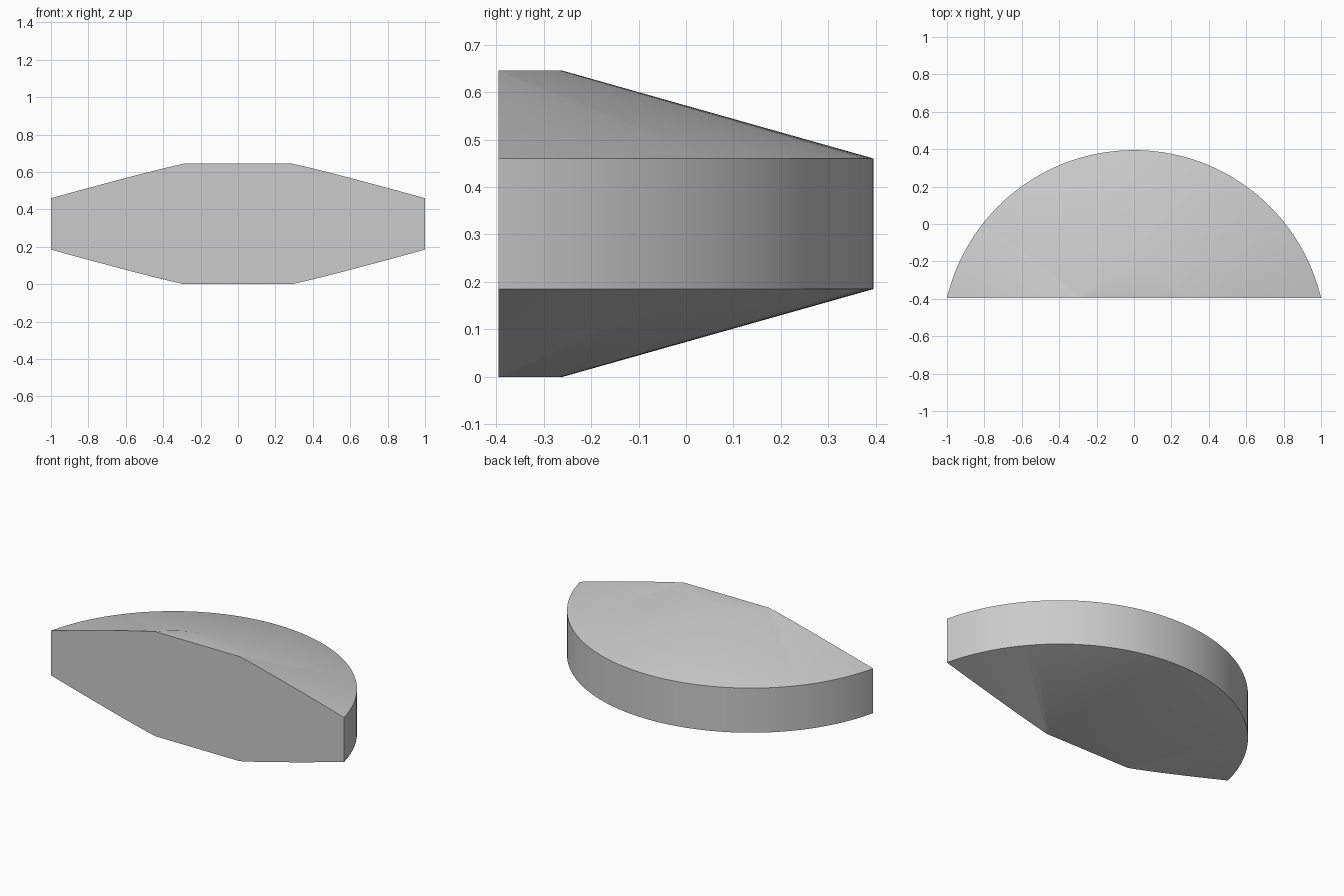
import bpy, bmesh, math
from mathutils import Matrix, Vector

cube = bpy.data.objects.get("Cube")
if cube:
    bpy.data.objects.remove(cube, do_unlink=True)

SEGMENTS = 128
AXIS_Y = -0.633      # centre of the full disc
FLAT_Y = -0.395      # plane of the straight cut face

# Plain grey material
grey = bpy.data.materials.new("light grey")
grey.use_nodes = True
colour = (0.6, 0.6, 0.6, 1)
grey.diffuse_color = colour
grey.node_tree.nodes["Principled BSDF"].inputs["Base Color"].default_value = colour

# Disc with conical top and bottom, turned from a half profile
profile = [(0, 0), (0.373, 0), (1.028, 0.185), (1.028, 0.46), (0.373, 0.645), (0, 0.645)]
bm = bmesh.new()
verts = [bm.verts.new((r, AXIS_Y, z)) for r, z in profile]
edges = [bm.edges.new(pair) for pair in zip(verts, verts[1:])]
bmesh.ops.spin(bm, geom=verts + edges, cent=(0, AXIS_Y, 0), axis=(0, 0, 1),
               angle=math.tau, steps=SEGMENTS)
bmesh.ops.remove_doubles(bm, verts=bm.verts, dist=0.0001)

# Slice off the front and close the straight face
cut = bmesh.ops.bisect_plane(bm, geom=bm.verts[:] + bm.edges[:] + bm.faces[:],
                             plane_co=(0, FLAT_Y, 0), plane_no=(0, 1, 0), clear_inner=True)
rim = [e for e in cut["geom_cut"] if isinstance(e, bmesh.types.BMEdge)]
bmesh.ops.contextual_create(bm, geom=rim)
bmesh.ops.recalc_face_normals(bm, faces=bm.faces)

mesh = bpy.data.meshes.new("sliced_disc")
bm.to_mesh(mesh)
bm.free()
mesh.materials.append(grey)
disc = bpy.data.objects.new("sliced_disc", mesh)
bpy.context.collection.objects.link(disc)
bpy.context.view_layer.objects.active = disc
disc.select_set(True)
bpy.ops.object.shade_smooth_by_angle(angle=math.radians(30))
